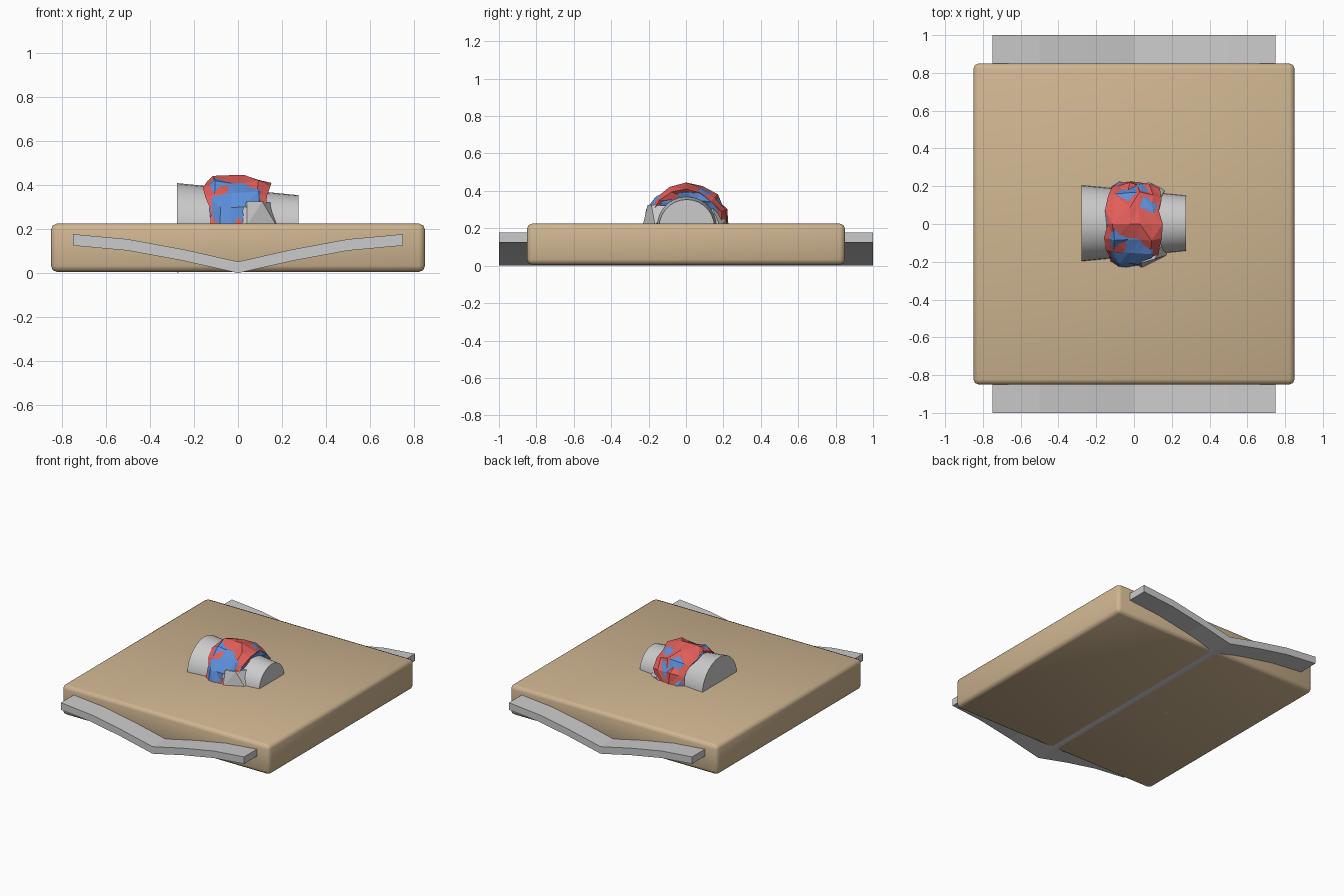
import bpy, bmesh, random
from math import sin, cos, radians

if "Cube" in bpy.data.objects:
    bpy.data.objects.remove(bpy.data.objects["Cube"])


def material(name, color):
    m = bpy.data.materials.new(name)
    m.diffuse_color = (*color, 1)
    m.use_nodes = True
    m.node_tree.nodes["Principled BSDF"].inputs["Base Color"].default_value = m.diffuse_color
    return m


def to_object(name, bm, mat=None):
    bmesh.ops.recalc_face_normals(bm, faces=bm.faces[:])
    me = bpy.data.meshes.new(name)
    bm.to_mesh(me)
    bm.free()
    ob = bpy.data.objects.new(name, me)
    bpy.context.collection.objects.link(ob)
    if mat:
        me.materials.append(mat)
    return ob


tan = material("tan", (0.62, 0.46, 0.28))
red = material("red", (0.75, 0.11, 0.10))
blue = material("blue", (0.11, 0.28, 0.72))

# Square pad with small rounded edges, smooth shaded
bpy.ops.mesh.primitive_cube_add(size=1, location=(0, 0, 0.115))
pad = bpy.context.object
pad.name = "pad"
pad.scale = (1.7, 1.7, 0.22)
bpy.ops.object.transform_apply(location=False, rotation=False, scale=True)
pad.data.materials.append(tan)
bev = pad.modifiers.new("edges", 'BEVEL')
bev.width = 0.028
bev.segments = 2
bpy.ops.object.shade_smooth()

# Shallow V-shaped sheet running through the pad from front to back
half = [(0.25, 0.056), (0.5, 0.102), (0.75, 0.125)]
bottom = [(-x, z) for x, z in reversed(half)] + [(0, 0)] + half
bm = bmesh.new()
rows = []
for x, z in bottom:
    rows.append([bm.verts.new((x, y, z + t))
                 for y, t in ((-1, 0), (1, 0), (1, 0.052), (-1, 0.052))])
for a, b in zip(rows, rows[1:]):
    for k in range(4):
        j = (k + 1) % 4
        bm.faces.new((a[k], a[j], b[j], b[k]))
bm.faces.new(rows[0])
bm.faces.new(rows[-1][::-1])
to_object("curved_sheet", bm)

# Tapered roll half sunk in the pad
bpy.ops.mesh.primitive_cone_add(vertices=28, radius1=0.203, radius2=0.148, depth=0.552,
                                location=(-0.002, 0.004, 0.206),
                                rotation=(0, radians(90), 0))
roll = bpy.context.object
roll.name = "roll"
bpy.ops.object.shade_smooth_by_angle(angle=radians(35))


# Crumpled bands: jittered arcs that cut through one another
def crumpled_band(name, mat, seed, bias):
    rng = random.Random(seed)
    stations = [(-0.115, 0.165), (-0.15, 0.20), (-0.105, 0.222), (-0.035, 0.228),
                (0.035, 0.230), (0.095, 0.222), (0.145, 0.195), (0.12, 0.15)]
    angles = [-20 + i * 22 for i in range(11)]
    bm = bmesh.new()
    grid = []
    for x, r in stations:
        row = []
        for d in angles:
            a = radians(d)
            rr = r + bias(a) + rng.uniform(-0.012, 0.012)
            pinch = 0.75 + 0.25 * max(0, sin(a))
            row.append(bm.verts.new((x * pinch + rng.uniform(-0.015, 0.015),
                                     -rr * cos(a), 0.205 + rr * sin(a))))
        grid.append(row)
    for i in range(len(stations) - 1):
        for j in range(len(angles) - 1):
            # open gap low on the front right, where the fold shows
            if stations[i][0] > 0 and j < 2:
                continue
            a, b, c, d = grid[i][j], grid[i + 1][j], grid[i + 1][j + 1], grid[i][j + 1]
            for f in (((a, b, c), (a, c, d)) if rng.random() < 0.5
                      else ((a, b, d), (b, c, d))):
                bm.faces.new(f)
    return to_object(name, bm, mat)


crumpled_band("red_band", red, 4, lambda a: -0.006 * cos(2 * a - 0.4) * 0.5 - 0.004 * cos(a))
crumpled_band("blue_band", blue, 11, lambda a: 0.003 * sin(a) - 0.003)


# Loose pale folds poking out under the bands
def fold(name, points):
    bm = bmesh.new()
    for p in points:
        bm.verts.new(p)
    bmesh.ops.convex_hull(bm, input=bm.verts[:])
    to_object(name, bm)


fold("front_fold", [(0.04, -0.205, 0.325), (0.11, -0.185, 0.325), (0.175, -0.165, 0.215),
                    (0.04, -0.232, 0.215), (-0.03, -0.19, 0.215), (0.0, -0.1, 0.21),
                    (0.15, -0.1, 0.32)])
fold("back_fold", [(0.09, 0.215, 0.24), (0.165, 0.18, 0.215), (0.06, 0.222, 0.215),
                   (0.14, 0.14, 0.31), (0.05, 0.1, 0.21), (0.14, 0.1, 0.21)])
